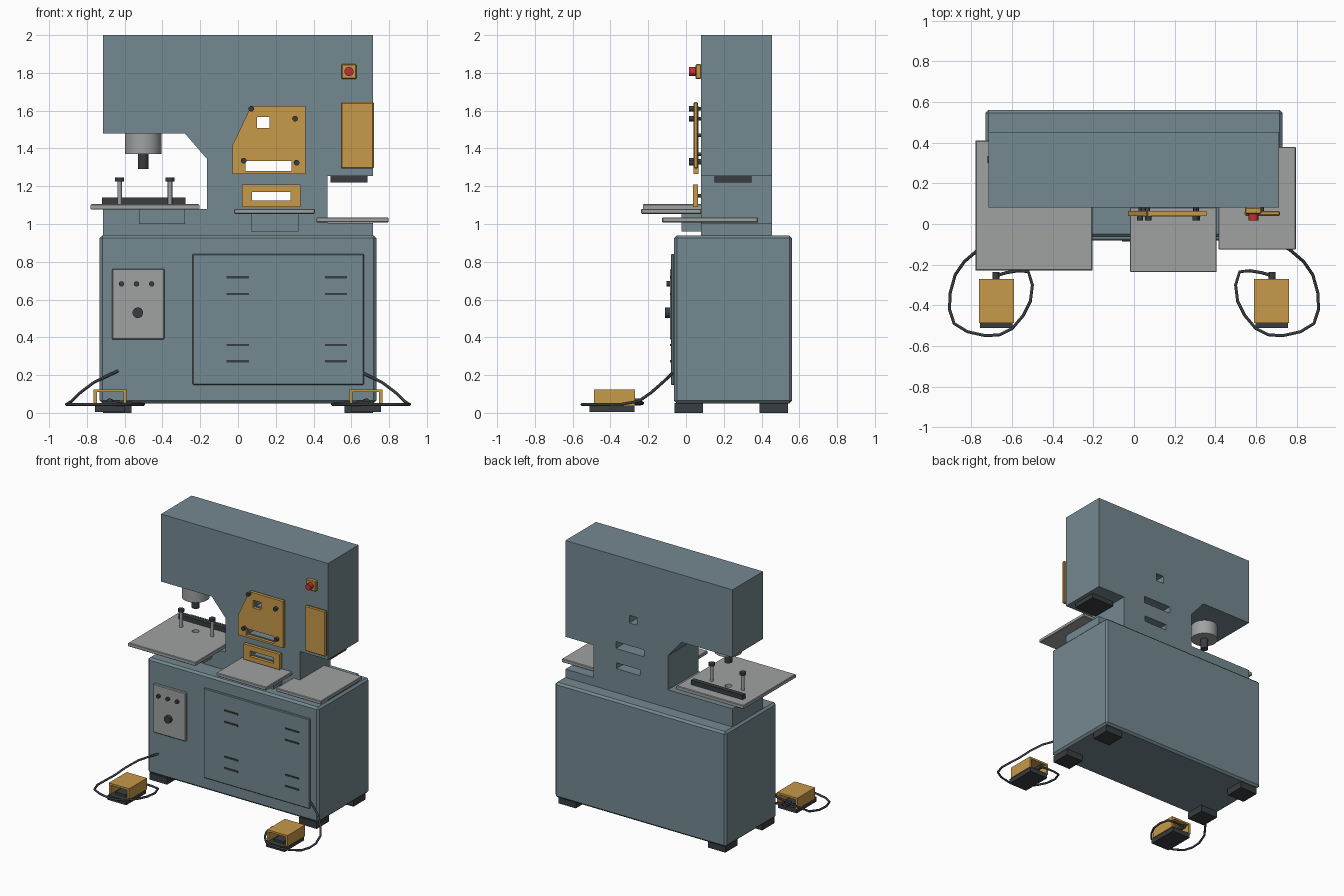
import bpy, bmesh, math
from mathutils import Matrix, Vector

if "Cube" in bpy.data.objects:
    bpy.data.objects.remove(bpy.data.objects["Cube"])


def material(name, rgb):
    m = bpy.data.materials.new(name)
    m.diffuse_color = (*rgb, 1)
    m.use_nodes = True
    m.node_tree.nodes["Principled BSDF"].inputs["Base Color"].default_value = m.diffuse_color
    return m


TEAL = material("machine_teal", (0.175, 0.25, 0.28))
ORANGE = material("guard_orange", (0.57, 0.32, 0.065))
DARK = material("dark_steel", (0.041, 0.047, 0.052))
RED = material("stop_red", (0.55, 0.03, 0.03))
GREY = material("plain_steel", (0.35, 0.36, 0.365))


def finish(bm, name, mat):
    bmesh.ops.recalc_face_normals(bm, faces=bm.faces)
    me = bpy.data.meshes.new(name)
    bm.to_mesh(me)
    bm.free()
    ob = bpy.data.objects.new(name, me)
    bpy.context.collection.objects.link(ob)
    me.materials.append(mat)
    return ob


def box(name, x, y, z, mat, bevel=0.0):
    bm = bmesh.new()
    bmesh.ops.create_cube(bm, size=1)
    for v in bm.verts:
        v.co = Vector([(a + b) / 2 + c * (b - a) for (a, b), c in zip((x, y, z), v.co)])
    if bevel:
        bmesh.ops.bevel(bm, geom=bm.edges[:], offset=bevel, segments=1, profile=0.5, affect='EDGES')
    return finish(bm, name, mat)


def select(ob):
    bpy.ops.object.select_all(action='DESELECT')
    ob.select_set(True)
    bpy.context.view_layer.objects.active = ob


def rod(name, start, end, r, mat, sides=24):
    a, b = Vector(start), Vector(end)
    bm = bmesh.new()
    rot = (b - a).to_track_quat('Z', 'Y').to_matrix().to_4x4()
    bmesh.ops.create_cone(bm, cap_ends=True, segments=sides, radius1=r, radius2=r,
                          depth=(b - a).length, matrix=Matrix.Translation((a + b) / 2) @ rot)
    ob = finish(bm, name, mat)
    select(ob)
    bpy.ops.object.shade_smooth_by_angle(angle=math.radians(35))
    return ob


def rect(x0, x1, y0, y1):
    return [(x0, y0), (x1, y0), (x1, y1), (x0, y1)]


def plate(name, loops, lo, hi, mat, upright=True, bevel=0.0):
    """Extruded outline with holes: upright runs along y, otherwise along z."""
    cu = bpy.data.curves.new(name, 'CURVE')
    cu.dimensions, cu.fill_mode, cu.extrude = '2D', 'BOTH', (hi - lo) / 2
    for pts in loops:
        sp = cu.splines.new('POLY')
        sp.points.add(len(pts) - 1)
        for p, (u, v) in zip(sp.points, pts):
            p.co = (u, v, 0, 1)
        sp.use_cyclic_u = True
    ob = bpy.data.objects.new(name, cu)
    bpy.context.collection.objects.link(ob)
    select(ob)
    bpy.ops.object.convert(target='MESH')
    ob = bpy.context.object
    mid = (lo + hi) / 2
    turn = Matrix.Rotation(math.pi / 2, 4, 'X') if upright else Matrix.Identity(4)
    move = Matrix.Translation((0, mid, 0) if upright else (0, 0, mid))
    bm = bmesh.new()
    bm.from_mesh(ob.data)
    bmesh.ops.remove_doubles(bm, verts=bm.verts, dist=1e-5)
    bmesh.ops.transform(bm, matrix=move @ turn, verts=bm.verts)
    bmesh.ops.recalc_face_normals(bm, faces=bm.faces)
    if bevel:
        rim = [e for e in bm.edges if e.calc_length() > .1 and e.calc_face_angle(0) > 1]
        bmesh.ops.bevel(bm, geom=rim, offset=bevel, segments=1, profile=0.5, affect='EDGES')
    for f in bm.faces:
        f.smooth = False
    bm.to_mesh(ob.data)
    bm.free()
    ob.data.materials.clear()
    ob.data.materials.append(mat)
    return ob


# Base cabinet and feet
box("base_cabinet", (-.732, .732), (-.063, .562), (.05, .94), TEAL, .015)
for sx in (-1, 1):
    for y in ((-.06, .09), (.39, .54)):
        box("foot", sorted((sx * .565, sx * .715)), y, (0, .052), DARK)

# Upper frame with throat notches and through holes
square = rect(.10, .167, 1.508, 1.567)
bar_slot = rect(.04, .282, 1.28, 1.333)
flat_slot = rect(.075, .278, 1.125, 1.17)
frame = [(-.715, .935), (.714, .935), (.714, 1.005), (.475, 1.005), (.475, 1.255), (.714, 1.255),
         (.714, 2), (-.715, 2), (-.715, 1.478), (-.28, 1.478), (-.165, 1.345), (-.165, 1.08),
         (-.715, 1.08)]
plate("upper_frame", [frame, square, bar_slot, flat_slot], .08, .454, TEAL)

# Work tables and their brackets
hole = [(-.503 + .025 * math.cos(i * math.pi / 12), .2 + .025 * math.sin(i * math.pi / 12))
        for i in range(24)]
plate("punch_table", [rect(-.78, -.205, -.228, .41), hole], 1.076, 1.105, GREY, False, .004)
box("middle_table", (-.02, .407), (-.237, .082), (1.054, 1.08), GREY, .004)
box("shear_table", (.415, .797), (-.126, .38), (1.008, 1.035), GREY, .004)
box("punch_table_bracket", (-.525, -.28), (-.025, .085), (1.0, 1.08), TEAL)
box("middle_table_bracket", (.07, .32), (-.025, .085), (.96, 1.056), TEAL)

# Punch, fence and hold-down posts
rod("punch_cylinder", (-.502, .2, 1.48), (-.502, .2, 1.37), .097, GREY, 32)
rod("punch_tip", (-.502, .2, 1.375), (-.502, .2, 1.29), .028, DARK)
box("table_fence", (-.72, -.278), (.3, .335), (1.104, 1.14), DARK)
for x in (-.627, -.36):
    rod("hold_down_post", (x, .2, 1.1), (x, .2, 1.226), .012, GREY, 16)
    rod("hold_down_knob", (x, .2, 1.225), (x, .2, 1.245), .023, DARK, 16)
box("shear_blade", (.49, .685), (.15, .347), (1.22, 1.257), DARK)

# Orange guard plates with bolts
guard = [(-.03, 1.265), (.357, 1.265), (.357, 1.625), (.07, 1.625), (-.03, 1.415)]
plate("upper_guard", [guard, square, bar_slot], .04, .065, ORANGE)
plate("lower_guard", [rect(.02, .33, 1.09, 1.21), flat_slot], .038, .064, ORANGE)
for x, z in ((.07, 1.61), (.302, 1.558), (.03, 1.335), (.31, 1.325)):
    rod("guard_bolt_head", (x, .016, z), (x, .04, z), .015, DARK, 16)
    rod("guard_standoff", (x, .04, z), (x, .082, z), .009, DARK, 12)
for x in (.05, .30):
    rod("lower_guard_standoff", (x, .06, 1.15), (x, .082, 1.15), .009, DARK, 12)
box("side_cover", (.545, .719), (.04, .064), (1.293, 1.645), ORANGE, .006)
for z in (1.37, 1.47):
    rod("cover_standoff", (.63, .06, z), (.63, .082, z), .009, DARK, 12)

# Emergency stop
box("stop_box", (.547, .628), (.05, .082), (1.768, 1.846), ORANGE, .005)
rod("stop_button", (.588, .052, 1.807), (.588, .017, 1.807), .024, RED)

# Cabinet door with vents, control panel with knobs
box("cabinet_door", (-.24, .667), (-.08, -.06), (.148, .842), TEAL, .005)
for x in (-.06, .46):
    for z in (.718, .63, .36, .273):
        box("door_vent", (x, x + .117), (-.085, -.078), (z - .006, z + .006), DARK)
box("control_panel", (-.667, -.39), (-.085, -.06), (.388, .763), GREY, .005)
for x in (-.617, -.537, -.457):
    rod("panel_button", (x, -.083, .683), (x, -.103, .683), .014, DARK, 16)
rod("main_switch", (-.53, -.083, .53), (-.53, -.11, .53), .028, DARK)

# Foot pedals with looped cables
path = [(.635, -.06, .222), (.7, -.09, .192), (.765, -.125, .16), (.835, -.185, .107),
        (.88, -.25, .062), (.905, -.34, .046), (.908, -.42, .045), (.885, -.49, .045),
        (.82, -.53, .045), (.73, -.55, .045), (.66, -.545, .045), (.6, -.515, .045),
        (.545, -.45, .045), (.51, -.38, .045), (.5, -.3, .045), (.52, -.235, .048),
        (.57, -.23, .052), (.63, -.24, .06), (.68, -.255, .063)]
for s in (-1, 1):
    def span(a, b):
        return sorted((s * a, s * b))
    box("pedal_base", span(.598, .757), (-.512, -.272), (.005, .042), DARK)
    arch = [(.59, .038), (.607, .038), (.607, .11), (.747, .11), (.747, .038), (.764, .038),
            (.764, .125), (.59, .125)]
    plate("pedal_guard", [[(s * x, z) for x, z in arch]], -.487, -.27, ORANGE)
    box("pedal_treadle", span(.635, .72), (-.47, -.3), (.038, .06), DARK)
    rod("cable_gland", (s * .68, -.3, .06), (s * .68, -.237, .06), .017, DARK, 16)
    cu = bpy.data.curves.new("pedal_cable", 'CURVE')
    cu.dimensions, cu.bevel_depth, cu.bevel_resolution, cu.use_fill_caps = '3D', .008, 2, True
    sp = cu.splines.new('POLY')
    sp.points.add(len(path) - 1)
    for p, (x, y, z) in zip(sp.points, path):
        p.co = (s * x, y, z, 1)
    cable = bpy.data.objects.new("pedal_cable", cu)
    bpy.context.collection.objects.link(cable)
    cu.materials.append(DARK)
    select(cable)
    bpy.ops.object.convert(target='MESH')
